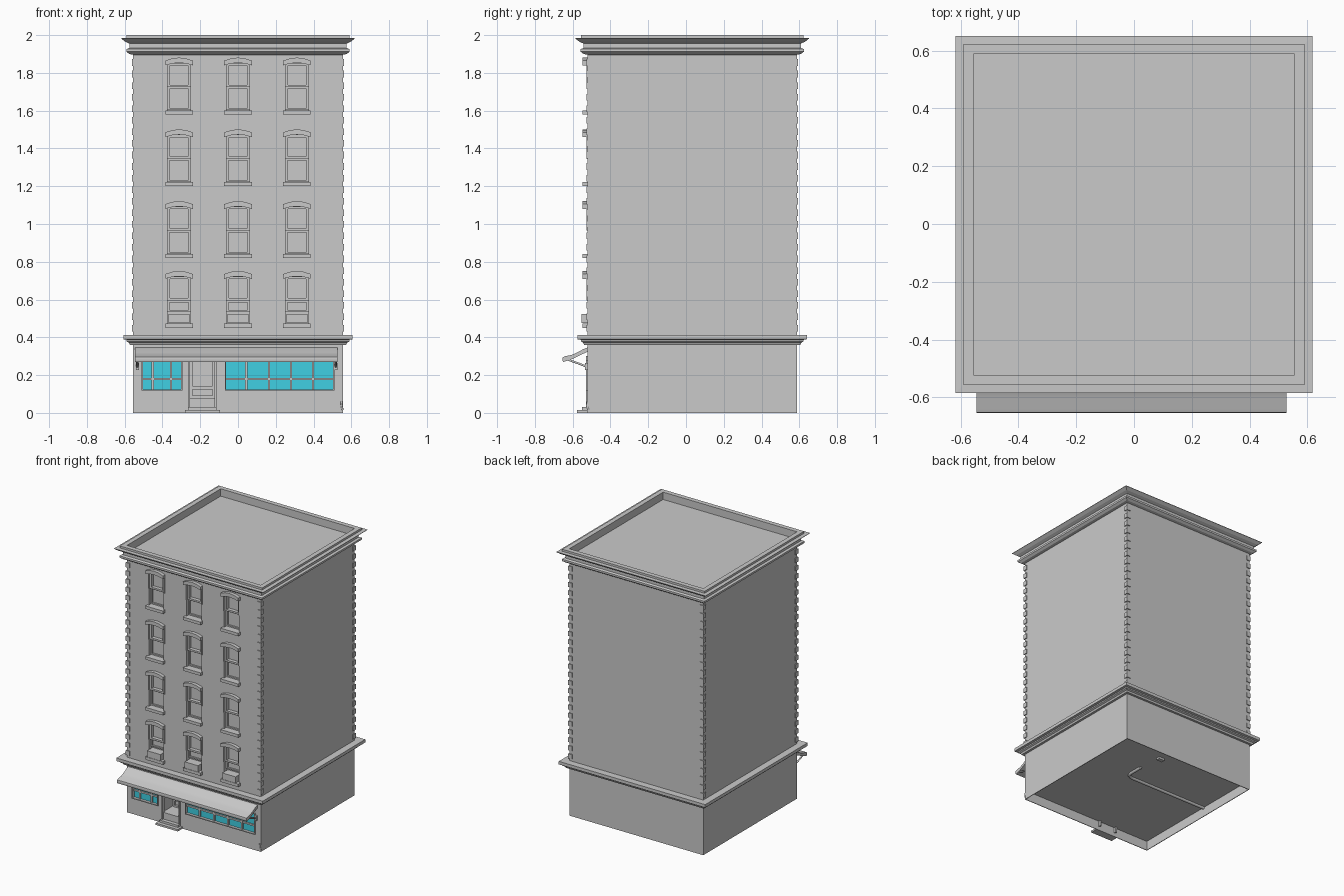
import bpy, bmesh, math
from mathutils import Vector

if "Cube" in bpy.data.objects:
    bpy.data.objects.remove(bpy.data.objects["Cube"], do_unlink=True)

CY = 0.033            # depth centre of the building
WALL = 0.555          # half width of the walls
FRONT = CY - WALL     # front wall plane
DEPTH = 0.035         # window recess
ROOF = 1.945          # roof deck height


def material(name, rgb):
    m = bpy.data.materials.new(name)
    m.use_nodes = True
    m.diffuse_color = (*rgb, 1)
    m.node_tree.nodes["Principled BSDF"].inputs["Base Color"].default_value = (*rgb, 1)
    return m


STONE = material("grey stone", (0.59, 0.59, 0.59))
GLASS = material("teal glass", (0.05, 0.63, 0.77))


def finish(name, bm, mat=STONE, smooth=False):
    bmesh.ops.recalc_face_normals(bm, faces=bm.faces)
    mesh = bpy.data.meshes.new(name)
    bm.to_mesh(mesh)
    bm.free()
    mesh.materials.append(mat)
    obj = bpy.data.objects.new(name, mesh)
    bpy.context.collection.objects.link(obj)
    if smooth:
        select(obj)
        bpy.ops.object.shade_smooth_by_angle(angle=math.radians(35))
    return obj


def select(obj):
    bpy.ops.object.select_all(action='DESELECT')
    obj.select_set(True)
    bpy.context.view_layer.objects.active = obj


def box(bm, x0, x1, y0, y1, z0, z1):
    v = [bm.verts.new((x, y, z)) for z in (z0, z1)
         for x, y in ((x0, y0), (x1, y0), (x1, y1), (x0, y1))]
    bm.faces.new(v[:4])
    bm.faces.new(v[4:])
    for i in range(4):
        j = (i + 1) % 4
        bm.faces.new((v[i], v[j], v[j + 4], v[i + 4]))


def frame(bm, x0, x1, z0, z1, bar, y0, y1):
    box(bm, x0, x0 + bar, y0, y1, z0, z1)
    box(bm, x1 - bar, x1, y0, y1, z0, z1)
    box(bm, x0 + bar, x1 - bar, y0, y1, z0, z0 + bar)
    box(bm, x0 + bar, x1 - bar, y0, y1, z1 - bar, z1)


def square_loft(name, profile, ring):
    """Sweep a (half width, z) profile around the square plan."""
    bm = bmesh.new()
    loops = [[bm.verts.new((sx * h, CY + sy * h, z))
              for sx, sy in ((-1, -1), (1, -1), (1, 1), (-1, 1))] for h, z in profile]
    pairs = list(zip(loops, loops[1:]))
    if ring:
        pairs.append((loops[-1], loops[0]))
    else:
        bm.faces.new(loops[0])
        bm.faces.new(loops[-1])
    for a, b in pairs:
        for i in range(4):
            j = (i + 1) % 4
            bm.faces.new((a[i], a[j], b[j], b[i]))
    return finish(name, bm)


def extrude(bm, points, direction):
    """Prism from a flat polygon."""
    a = [bm.verts.new(p) for p in points]
    b = [bm.verts.new(Vector(p) + Vector(direction)) for p in points]
    bm.faces.new(a)
    bm.faces.new(b)
    for i in range(len(a)):
        j = (i + 1) % len(a)
        bm.faces.new((a[i], a[j], b[j], b[i]))


def pipe(name, points, radius):
    curve = bpy.data.curves.new(name, 'CURVE')
    curve.dimensions = '3D'
    curve.bevel_depth = radius
    curve.bevel_resolution = 1
    curve.use_fill_caps = True
    s = curve.splines.new('POLY')
    s.points.add(len(points) - 1)
    for p, co in zip(s.points, points):
        p.co = (*co, 1)
    curve.materials.append(STONE)
    bpy.context.collection.objects.link(bpy.data.objects.new(name, curve))


COLUMNS = (-0.312, 0, 0.312)
ROWS = (0.45, 0.82, 1.2, 1.58)
SHOPS = ((-0.503, -0.302, (-0.452, -0.355)),
         (-0.063, 0.503, (0.043, 0.164, 0.28, 0.397)))
DOOR = (-0.26, -0.118)

# Main block, hollow underneath, with recesses cut for windows and door
body = square_loft("building_walls", [(0.55, 0.07), (0.55, 0), (WALL, 0), (WALL, ROOF)], False)
bm = bmesh.new()
for x in COLUMNS:
    for z in ROWS:
        box(bm, x - 0.061, x + 0.061, FRONT - 0.1, FRONT + DEPTH, z + 0.02, z + 0.27)
for x0, x1, _ in SHOPS:
    box(bm, x0, x1, FRONT - 0.1, FRONT + 0.02, 0.125, 0.27)
box(bm, *DOOR, FRONT - 0.1, FRONT + 0.13, 0.08, 0.3)
cutter = finish("opening_cutter", bm)
cutter.hide_render = True
cut = body.modifiers.new("openings", 'BOOLEAN')
cut.object = cutter
cut.solver = 'EXACT'
select(body)
bpy.ops.object.modifier_apply(modifier=cut.name)
bpy.data.objects.remove(cutter, do_unlink=True)

# Mouldings
square_loft("belt_course", [(0.55, 0.36), (0.572, 0.36), (0.578, 0.372), (0.59, 0.378),
                            (0.59, 0.387), (0.607, 0.39), (0.607, 0.413), (0.55, 0.413)], True)
square_loft("roof_cornice", [(0.55, 1.895), (0.575, 1.9), (0.591, 1.912), (0.591, 1.926),
                             (0.575, 1.932), (0.575, 1.955), (0.597, 1.965), (0.618, 1.981),
                             (0.618, 1.984), (0.59, 1.985), (0.59, 2), (0.555, 2),
                             (0.555, ROOF), (0.545, ROOF - 0.01)], True)

# Corner stones
bm = bmesh.new()
for i in range(24):
    z = 0.43 + i * 0.0612
    for sx in (-1, 1):
        for sy in (-1, 1):
            xs = sorted((sx * 0.53, sx * 0.561))
            ys = sorted((CY + sy * 0.53, CY + sy * 0.561))
            box(bm, *xs, *ys, z, z + 0.035)
finish("corner_stones", bm)

# Upper windows
sashes, sills, hoods, coolers = (bmesh.new() for _ in range(4))
for x in COLUMNS:
    for z in ROWS:
        low = 0.085 if z == ROWS[0] else 0.024
        frame(sashes, x - 0.06, x + 0.06, z + 0.144, z + 0.272, 0.013, FRONT + 0.008, FRONT + DEPTH)
        frame(sashes, x - 0.06, x + 0.06, z + low, z + 0.144, 0.009, FRONT + 0.022, FRONT + DEPTH)
        box(sills, x - 0.073, x + 0.073, FRONT - 0.026, FRONT + DEPTH, z, z + 0.022)
        arch = [(-0.073, 0.26), (-0.073, 0.285), (-0.036, 0.297), (0, 0.301), (0.036, 0.297),
                (0.073, 0.285), (0.073, 0.26), (0.036, 0.27), (0, 0.273), (-0.036, 0.27)]
        extrude(hoods, [(x + a, FRONT - 0.025, z + b) for a, b in arch], (0, 0.04, 0))
        for s in (-1, 1):
            xs = sorted((x + s * 0.062, x + s * 0.071))
            box(hoods, *xs, FRONT - 0.004, FRONT + 0.01, z + 0.145, z + 0.265)
    box(coolers, x - 0.055, x + 0.055, FRONT - 0.03, FRONT + DEPTH, ROWS[0] + 0.026, ROWS[0] + 0.073)
finish("window_sashes", sashes)
finish("window_sills", sills)
finish("window_hoods", hoods)
finish("window_air_units", coolers)

# Shop windows
glass, bars = bmesh.new(), bmesh.new()
for x0, x1, splits in SHOPS:
    box(glass, x0, x1, FRONT + 0.012, FRONT + 0.02, 0.125, 0.27)
    frame(bars, x0 - 0.007, x1 + 0.007, 0.118, 0.278, 0.007, FRONT - 0.008, FRONT + 0.015)
    box(bars, x0, x1, FRONT + 0.003, FRONT + 0.015, 0.174, 0.186)
    for x in splits:
        box(bars, x - 0.006, x + 0.006, FRONT + 0.002, FRONT + 0.015, 0.125, 0.27)
finish("shop_glass", glass, GLASS)
finish("shop_window_bars", bars)

# Door at the back of a deep porch, and steps
bm = bmesh.new()
x0, x1 = DOOR
frame(bm, x0 + 0.006, x1 - 0.006, 0.08, 0.3, 0.012, FRONT + 0.115, FRONT + 0.135)
box(bm, x0 + 0.01, x1 - 0.01, FRONT + 0.118, FRONT + 0.135, 0.124, 0.142)
for x in DOOR:
    box(bm, x - 0.006, x + 0.006, FRONT - 0.008, FRONT + 0.02, 0.03, 0.3)
finish("door", bm)
bm = bmesh.new()
box(bm, -0.28, -0.095, FRONT - 0.055, FRONT + 0.002, 0, 0.014)
box(bm, -0.265, -0.113, FRONT - 0.028, FRONT + 0.002, 0.014, 0.03)
finish("door_steps", bm)

# Awning with its arms
bm = bmesh.new()
side = [(-0.515, 0.348), (-0.545, 0.337), (-0.575, 0.32), (-0.605, 0.307), (-0.64, 0.3),
        (-0.652, 0.295), (-0.655, 0.283), (-0.651, 0.27), (-0.62, 0.278), (-0.59, 0.29),
        (-0.56, 0.306), (-0.515, 0.326)]
extrude(bm, [(-0.545, y, z) for y, z in side], (1.073, 0, 0))
finish("awning", bm, smooth=True)
for label, x in (("right", -0.533), ("left", 0.518)):
    pipe("awning_arm_" + label, [(x, -0.515, 0.233), (x, -0.535, 0.248),
                                 (x, -0.57, 0.262), (x, -0.62, 0.28)], 0.006)
    bm = bmesh.new()
    box(bm, x - 0.008, x + 0.008, FRONT - 0.012, FRONT + 0.01, 0.228, 0.265)
    finish("awning_bracket_" + label, bm)

# Small drain spout, and the pipe and vent below the floor
pipe("drain_spout", [(0.548, -0.521, 0.06), (0.55, -0.523, 0.035), (0.553, -0.517, 0.015)], 0.006)
bend = [(0.1 + 0.05 * math.cos(a), 0.15 + 0.05 * math.sin(a), 0.066)
        for a in (math.radians(-90 + 18 * i) for i in range(6))]
pipe("floor_pipe", [(-0.548, 0.1, 0.066)] + bend + [(0.15, 0.25, 0.066)], 0.012)
bm = bmesh.new()
box(bm, 0.095, 0.145, 0.415, 0.445, 0.055, 0.075)
finish("floor_vent", bm)
